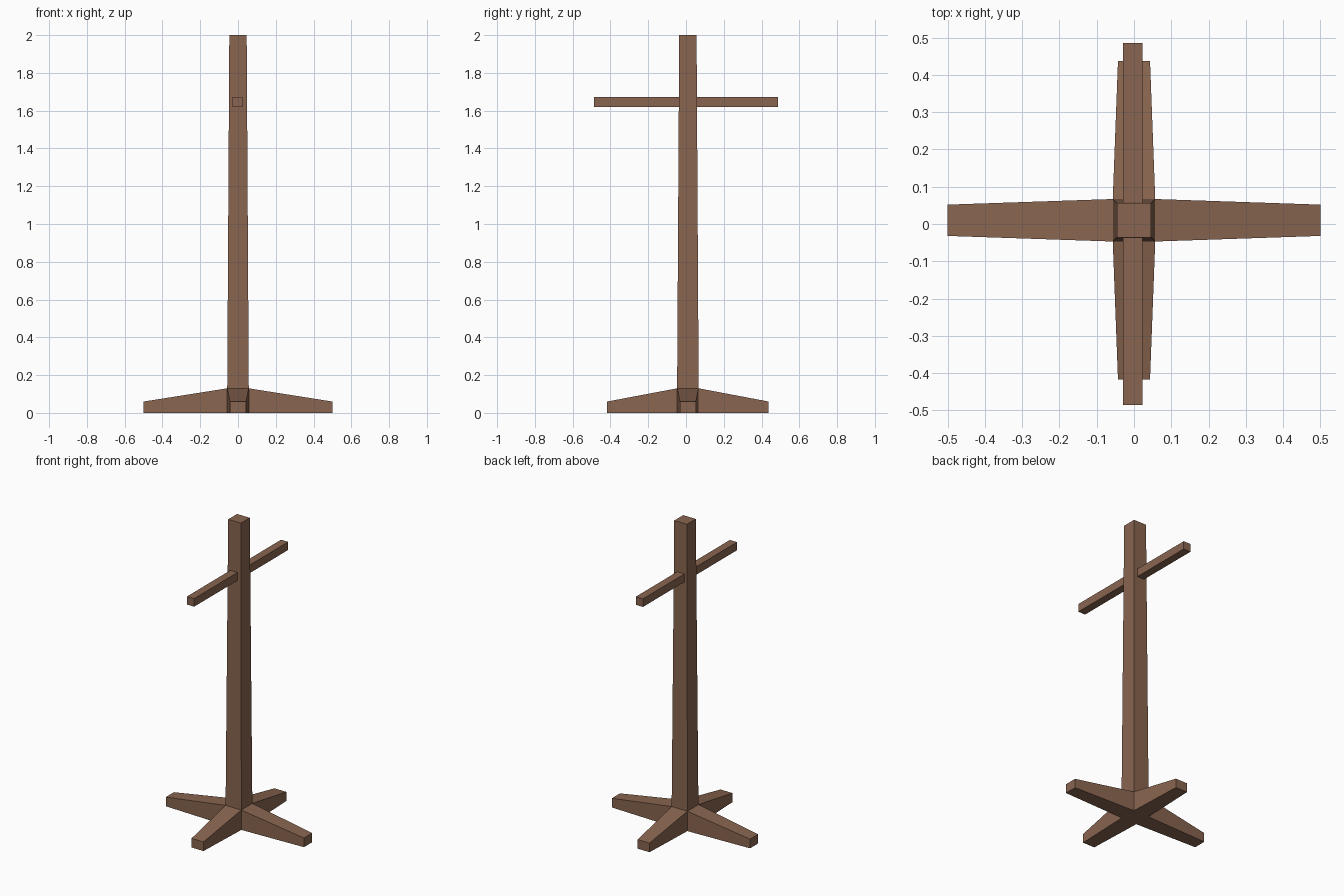
import bpy
import bmesh
from mathutils import Vector

if "Cube" in bpy.data.objects:
    bpy.data.objects.remove(bpy.data.objects["Cube"])

CY = 0.01        # the post and feet sit slightly behind the centre line
BASE = 0.057     # half width of the post at its foot
HUB_H = 0.13     # height where the feet meet the post

wood = bpy.data.materials.new("brown wood")
wood.diffuse_color = (0.25, 0.13, 0.08, 1.0)
wood.use_nodes = True
wood.node_tree.nodes["Principled BSDF"].inputs["Base Color"].default_value = wood.diffuse_color


def finish(name, bm):
    bmesh.ops.recalc_face_normals(bm, faces=bm.faces[:])
    mesh = bpy.data.meshes.new(name)
    bm.to_mesh(mesh)
    bm.free()
    mesh.materials.append(wood)
    obj = bpy.data.objects.new(name, mesh)
    bpy.context.collection.objects.link(obj)
    return obj


def box(x0, x1, y0, y1, z0, z1):
    bm = bmesh.new()
    bmesh.ops.create_cube(bm, size=1.0)
    for v in bm.verts:
        v.co = Vector((x1 if v.co.x > 0 else x0,
                       y1 if v.co.y > 0 else y0,
                       z1 if v.co.z > 0 else z0))
    return bm


# Cross foot: a central hub whose four sides are extruded into tapered feet
bm = box(-BASE, BASE, CY - BASE, CY + BASE, 0, HUB_H)
bm.normal_update()
sides = [f for f in bm.faces if abs(f.normal.z) < 0.5]
directions = [f.normal.copy() for f in sides]
for face, d in zip(sides, directions):
    along_x = abs(d.x) > 0.5
    reach = 0.5 if along_x else 0.428
    tip = bmesh.ops.extrude_discrete_faces(bm, faces=[face])["faces"][0]
    for v in tip.verts:
        z = 0.06 if v.co.z > 0.01 else 0.0
        if along_x:
            y = CY + (0.042 if v.co.y > CY else -0.042)
            v.co = Vector((d.x * reach, y, z))
        else:
            x = 0.043 if v.co.x > 0 else -0.043
            v.co = Vector((x, CY + d.y * reach, z))
finish("cross_foot", bm)

# Post: tall square column, tapering gently to the top
bm = box(-BASE, BASE, CY - BASE, CY + BASE, HUB_H, 2.0)
for v in bm.verts:
    if v.co.z > 1:
        v.co.x *= 0.046 / BASE
        v.co.y = CY + (v.co.y - CY) * 0.046 / BASE
finish("post", bm)

# Crossbar running front to back through the post
finish("crossbar", box(-0.029, 0.023, -0.486, 0.486, 1.619, 1.672))
